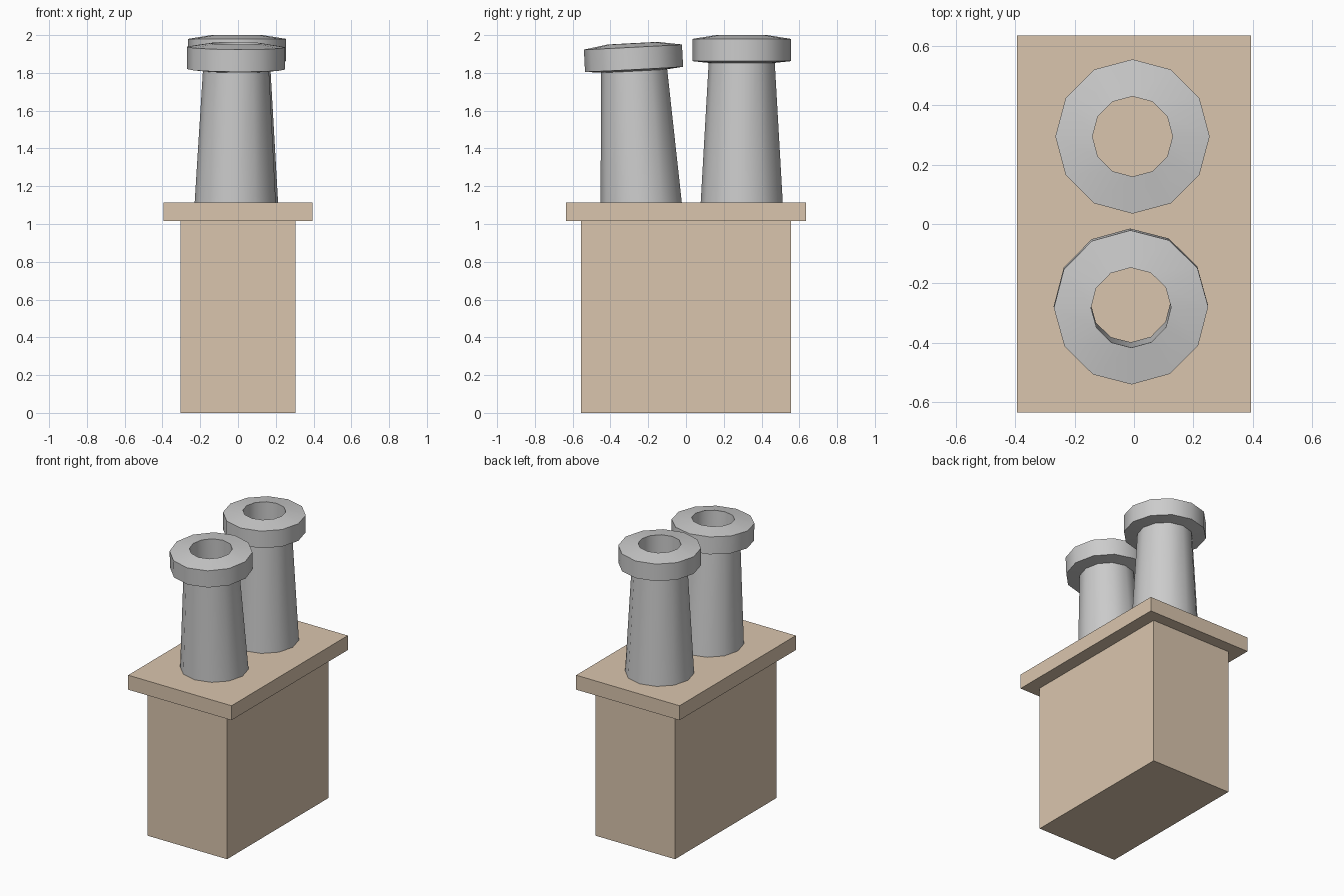
import bpy, bmesh, math

if "Cube" in bpy.data.objects:
    bpy.data.objects.remove(bpy.data.objects["Cube"])

# Tan material for the stack
tan = bpy.data.materials.new("tan_render")
tan.diffuse_color = (0.70, 0.56, 0.42, 1)
tan.use_nodes = True
tan.node_tree.nodes["Principled BSDF"].inputs["Base Color"].default_value = tan.diffuse_color


def box(name, sx, sy, z0, z1):
    bpy.ops.mesh.primitive_cube_add(size=1, location=(0, 0, (z0 + z1) / 2))
    ob = bpy.context.object
    ob.name = name
    ob.scale = (sx, sy, z1 - z0)
    bpy.ops.object.transform_apply(location=False, rotation=False, scale=True)
    ob.data.materials.append(tan)
    return ob


# Pot profile (radius, height): tapered body, flared rim, sloped lip, open bore
PROFILE = [(0.218, 0.0), (0.175, 0.753), (0.26, 0.762), (0.26, 0.98 - 1.1 + 1.0),
           (0.135, 0.9), (0.135, 0.55)]
SIDES = 12


def pot(name, location, rotation):
    bm = bmesh.new()
    rings = []
    for r, z in PROFILE:
        rings.append([bm.verts.new((r * math.cos(a), r * math.sin(a), z))
                      for a in (2 * math.pi * i / SIDES for i in range(SIDES))])
    for low, high in zip(rings, rings[1:]):
        for i in range(SIDES):
            j = (i + 1) % SIDES
            bm.faces.new((low[i], low[j], high[j], high[i]))
    me = bpy.data.meshes.new(name)
    bm.to_mesh(me)
    bm.free()
    ob = bpy.data.objects.new(name, me)
    bpy.context.collection.objects.link(ob)
    ob.location = location
    ob.rotation_euler = [math.radians(a) for a in rotation]
    bpy.ops.object.select_all(action='DESELECT')
    ob.select_set(True)
    bpy.context.view_layer.objects.active = ob
    bpy.ops.object.shade_smooth_by_angle(angle=math.radians(35))
    return ob


# Stack and capping slab
box("chimney_stack", 0.61, 1.11, 0, 1.015)
box("capping_slab", 0.79, 1.27, 1.015, 1.115)

# Upright back pot, and front pot sunk slightly and leaning forward
pot("back_pot", (-0.005, 0.295, 1.10), (0, 0, 0))
pot("front_pot", (-0.015, -0.235, 1.058), (3, 0.3, 0.5))
